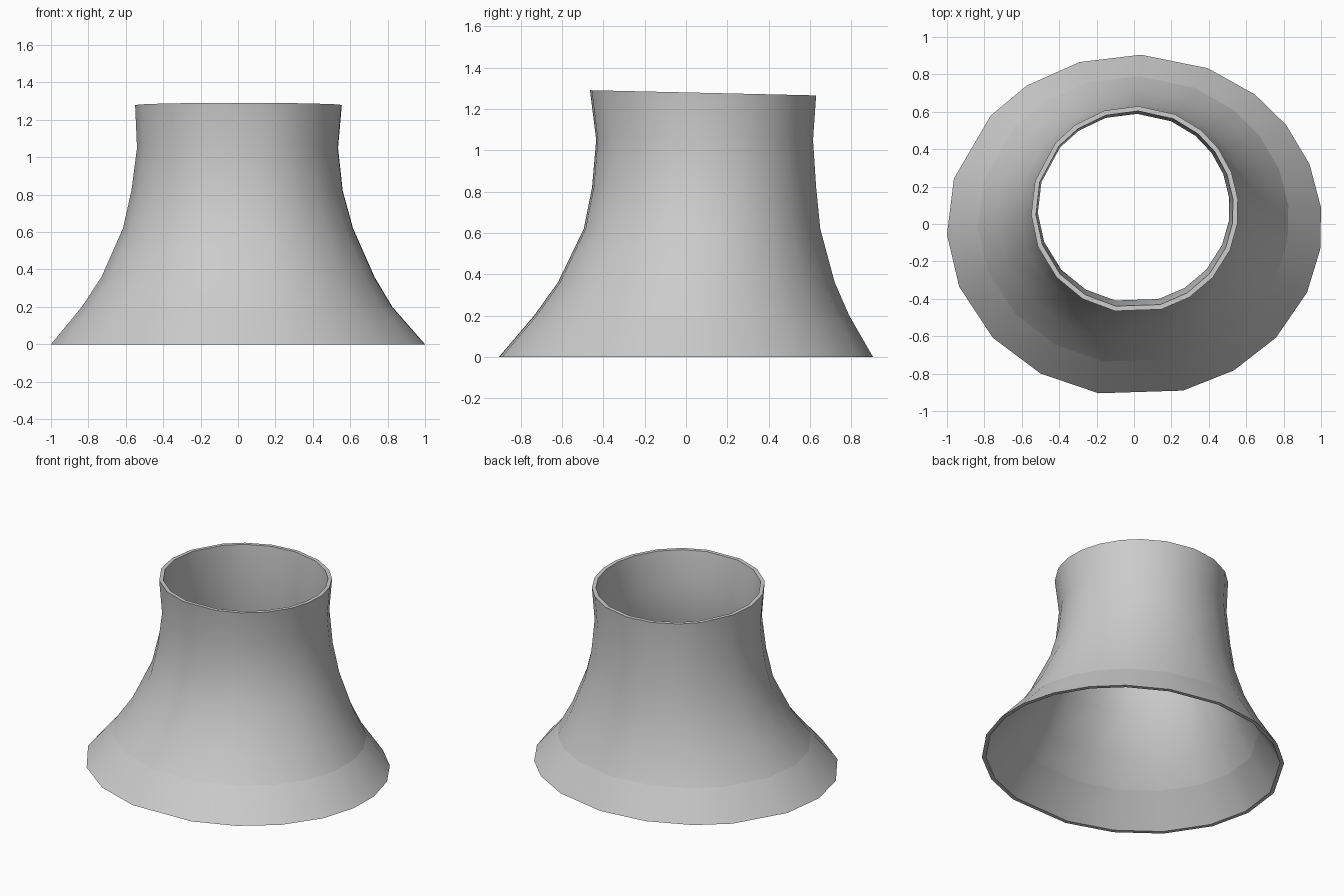
import bpy
import bmesh
import math

WALL = 0.026       # shell thickness
RIM_TILT = -0.023  # the mouth slopes down towards the back

if "Cube" in bpy.data.objects:
    bpy.data.objects.remove(bpy.data.objects["Cube"], do_unlink=True)

grey = bpy.data.materials.new("light grey")
grey.use_nodes = True
grey.diffuse_color = (0.6, 0.6, 0.6, 1)
bsdf = grey.node_tree.nodes["Principled BSDF"]
bsdf.inputs["Base Color"].default_value = (0.6, 0.6, 0.6, 1)
bsdf.inputs["Roughness"].default_value = 0.8

# Slightly uneven spacing of the facets, shared by every ring
ANGLES = [6, 21, 36, 50, 67, 88, 107, 125, 140, 164,
          183, 201, 221, 240, 259, 285, 302, 319, 337, 352]
CIRCLE = [(math.cos(math.radians(a)), math.sin(math.radians(a))) for a in ANGLES]
X_LOW, X_HIGH = min(c for c, s in CIRCLE), max(c for c, s in CIRCLE)
Y_LOW, Y_HIGH = min(s for c, s in CIRCLE), max(s for c, s in CIRCLE)

# Outer rings: height, x range, y range, tilt
FOOT = (0, -1, 1, -0.905, 0.905, 0)
SEAM = (0.2, -0.835, 0.825, -0.735, 0.79, 0)
BODY = [
    SEAM,
    (0.36, -0.73, 0.73, -0.62, 0.72, 0),
    (0.62, -0.615, 0.615, -0.495, 0.65, 0),
    (0.82, -0.57, 0.56, -0.455, 0.63, 0),
    (1.05, -0.54, 0.535, -0.435, 0.615, 0),
    (1.28, -0.55, 0.555, -0.465, 0.63, RIM_TILT),
]


def inner(ring):
    z, x0, x1, y0, y1, tilt = ring
    return (z, x0 + WALL, x1 - WALL, y0 + WALL, y1 - WALL, tilt)


def ring_points(ring):
    z, x0, x1, y0, y1, tilt = ring
    for c, s in CIRCLE:
        u = (c - X_LOW) / (X_HIGH - X_LOW)
        v = (s - Y_LOW) / (Y_HIGH - Y_LOW)
        y = y0 + (y1 - y0) * v
        yield (x0 + (x1 - x0) * u, y, z + tilt * y)


def loft(name, rings):
    """Bridge consecutive rings into one smooth shell."""
    bm = bmesh.new()
    loops = [[bm.verts.new(p) for p in ring_points(r)] for r in rings]
    count = len(CIRCLE)
    for low, high in zip(loops, loops[1:]):
        for j in range(count):
            k = (j + 1) % count
            bm.faces.new((low[j], low[k], high[k], high[j]))
    mesh = bpy.data.meshes.new(name)
    bm.to_mesh(mesh)
    bm.free()
    mesh.materials.append(grey)
    obj = bpy.data.objects.new(name, mesh)
    bpy.context.collection.objects.link(obj)
    bpy.ops.object.select_all(action='DESELECT')
    obj.select_set(True)
    bpy.context.view_layer.objects.active = obj
    bpy.ops.object.shade_smooth_by_angle(angle=math.radians(35))
    return obj


# Flared skirt: down the inside, under the foot, up the outside
loft("base_skirt", [inner(SEAM), inner(FOOT), FOOT, SEAM])

# Waisted tower: up the outside, over the mouth, down the inside
loft("tower_shell", BODY + [inner(r) for r in reversed(BODY)])
